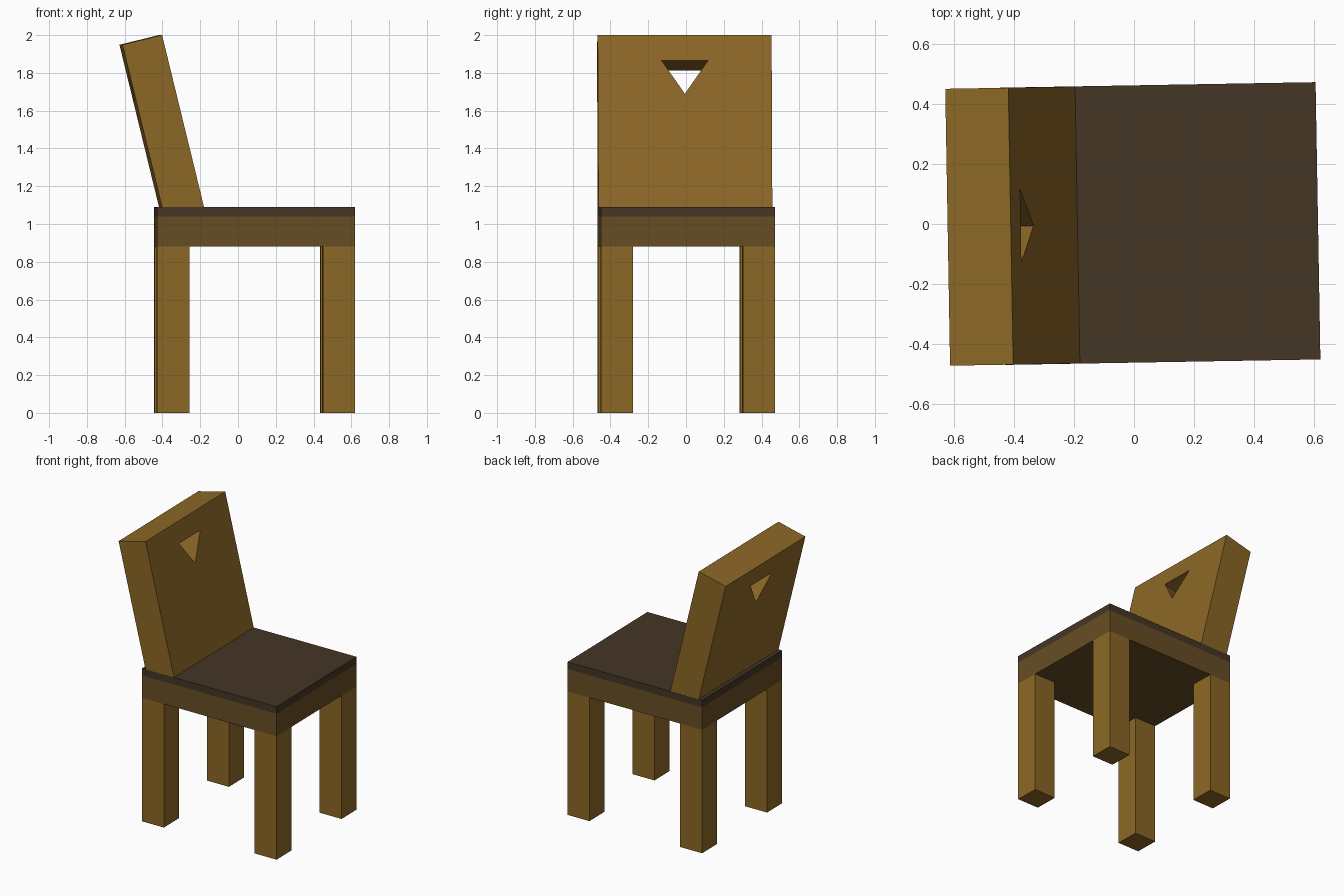
import bpy, bmesh, math
from mathutils import Matrix, Vector

if "Cube" in bpy.data.objects:
    bpy.data.objects.remove(bpy.data.objects["Cube"])

TURN = Matrix.Rotation(math.radians(1.0), 4, 'Z')  # whole chair is turned slightly
W = 0.461                                          # half width


def srgb(r, g, b):
    f = lambda c: ((c / 255 + 0.055) / 1.055) ** 2.4
    return (f(r), f(g), f(b), 1)


def material(name, rgb):
    m = bpy.data.materials.new(name)
    m.diffuse_color = srgb(*rgb)
    m.use_nodes = True
    m.node_tree.nodes["Principled BSDF"].inputs["Base Color"].default_value = m.diffuse_color
    return m


wood = material("golden wood", (140, 103, 38))
rail_wood = material("brown wood", (103, 78, 36))
pad = material("dark brown pad", (69, 54, 38))


def finish(name, bm, mat):
    bmesh.ops.recalc_face_normals(bm, faces=bm.faces)
    bm.transform(TURN)
    me = bpy.data.meshes.new(name)
    bm.to_mesh(me)
    bm.free()
    me.materials.append(mat)
    ob = bpy.data.objects.new(name, me)
    bpy.context.collection.objects.link(ob)
    return ob


def box(name, lo, hi, mat):
    bm = bmesh.new()
    lo, hi = Vector(lo), Vector(hi)
    bmesh.ops.create_cube(bm, size=1, matrix=Matrix.Translation((lo + hi) / 2)
                          @ Matrix.Diagonal((*(hi - lo), 1)))
    return finish(name, bm, mat)


# Four square legs
for xn, x in (("back", -0.437), ("front", 0.441)):
    for yn, y in (("right", -W), ("left", W - 0.171)):
        box(f"{xn}_{yn}_leg", (x, y, 0), (x + 0.171, y + 0.171, 0.88), wood)

# Seat frame and dark seat pad
box("seat_frame", (-0.437, -W, 0.88), (0.612, W, 1.04), rail_wood)
box("seat_pad", (-0.437, -W, 1.04), (0.612, W, 1.09), pad)


def prism(name, outline, depth0, depth1, mat):
    """Extrude a (y, up) outline through the thickness of the leaning back."""
    lean = Matrix.Translation((-0.188, 0, 1.09)) @ Matrix.Rotation(math.radians(-13.7), 4, 'Y')
    bm = bmesh.new()
    a, b = [[bm.verts.new(lean @ Vector((d, y, u))) for y, u in outline]
            for d in (depth0, depth1)]
    bm.faces.new(a)
    bm.faces.new(b)
    n = len(outline)
    for i in range(n):
        j = (i + 1) % n
        bm.faces.new((a[i], a[j], b[j], b[i]))
    return finish(name, bm, mat)


# Leaning backrest with a triangular grip hole cut square through it
e = W - 0.0006
back = prism("backrest", [(-e, -0.045), (e, -0.045), (e, 0.937), (-e, 0.937)], -0.216, 0, wood)
cutter = prism("grip_hole_cutter", [(0, 0.617), (0.122, 0.797), (-0.122, 0.797)], -0.4, 0.2, wood)
cut = back.modifiers.new("grip hole", 'BOOLEAN')
cut.object = cutter
cut.operation = 'DIFFERENCE'
cut.solver = 'EXACT'
cutter.hide_render = True
cutter.hide_viewport = True
